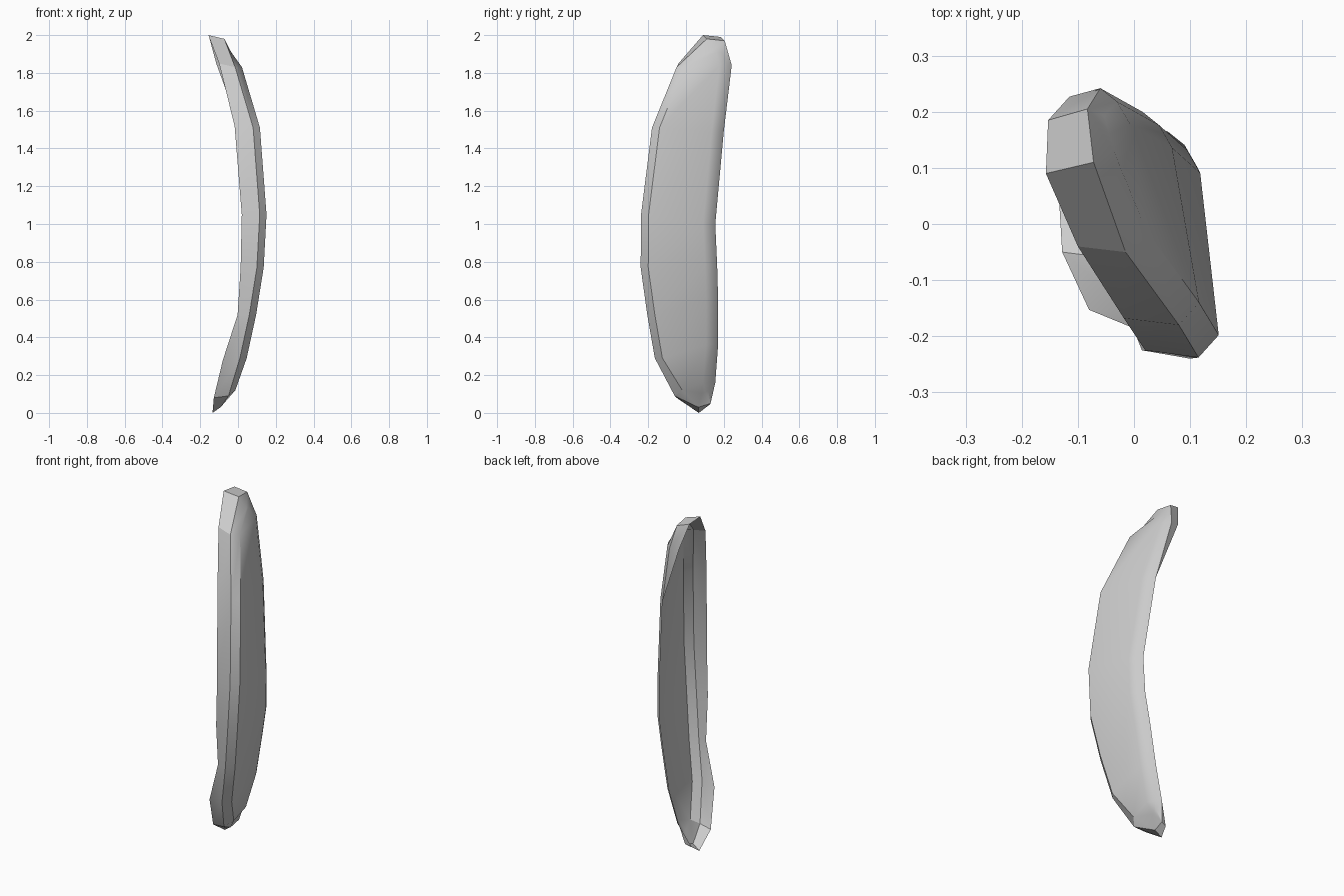
import bpy, bmesh
from mathutils import Vector as V

if "Cube" in bpy.data.objects:
    bpy.data.objects.remove(bpy.data.objects["Cube"])

# Stations from bottom to top: front edge, back edge, front wall depth, back wall depth
stations = [
    ((-.092, .065, .03), (-.085, .13, .05), (-.043, .003, -.03), (-.035, -.01, -.01)),
    ((-.05, -.06, .09), (-.065, .155, .16), (-.078, .01, -.01), None),
    ((.01, -.165, .29), (-.01, .17, .36), (-.09, .012, -.01), None),
    ((.06, -.205, .52), (.03, .17, .60), (-.062, .02, 0), None),
    ((.10, -.24, .77), (.06, .165, .78), (-.086, .015, 0), None),
    ((.115, -.238, 1.05), (.065, .155, 1.0), (-.095, .013, 0), None),
    ((.08, -.18, 1.51), (.015, .20, 1.49), (-.098, .012, .01), None),
    ((-.015, -.05, 1.83), (-.06, .242, 1.84), (-.085, .01, .02), (-.055, -.015, .01)),
    ((-.072, .11, 1.98), (-.083, .205, 1.97), (-.085, -.02, .02), (-.07, -.02, .02)),
]

bm = bmesh.new()
rows = []
last = len(stations) - 1
for i, (front, back, fwall, bwall) in enumerate(stations):
    f, b = V(front), V(back)
    lift = {0: .075, 1: .03, last: -.07}.get(i, 0)
    pull = .02 if i in (0, last) else .04
    up = V((0, 0, lift))
    bp = b + V((.03, -pull * .6, 0)) + up * (.9 if i in (0, last) else 0)
    p = f + V((.036, pull, 0)) + up
    mid = bp + V((.023, -.04, 0)) if 0 < i < last else (p + bp) / 2
    pts = [f + V(fwall), f, p, mid, bp, b, b + V(bwall or (0, 0, 0))]
    rows.append([bm.verts.new(q) for q in pts])

# Open shell: front wall, bevel, outer panel, back bevel, short back wall
for lo, hi in zip(rows, rows[1:]):
    for k in range(6):
        bm.faces.new((lo[k], lo[k + 1], hi[k + 1], hi[k]))
# End bevels and end walls
for r in (rows[0], rows[-1]):
    bm.faces.new(r[1:6])
    bm.faces.new((r[0], r[1], r[5], r[6]))
bmesh.ops.remove_doubles(bm, verts=bm.verts, dist=1e-4)
bmesh.ops.recalc_face_normals(bm, faces=bm.faces)
# Outer panel must face +x
if sum(fc.normal.x * fc.calc_area() for fc in bm.faces) < 0:
    bmesh.ops.reverse_faces(bm, faces=bm.faces)

mesh = bpy.data.meshes.new("curved_shell_plate")
bm.to_mesh(mesh)
bm.free()
plate = bpy.data.objects.new("curved_shell_plate", mesh)
bpy.context.collection.objects.link(plate)
bpy.context.view_layer.objects.active = plate
plate.select_set(True)
bpy.ops.object.shade_smooth_by_angle(angle=0.5)
